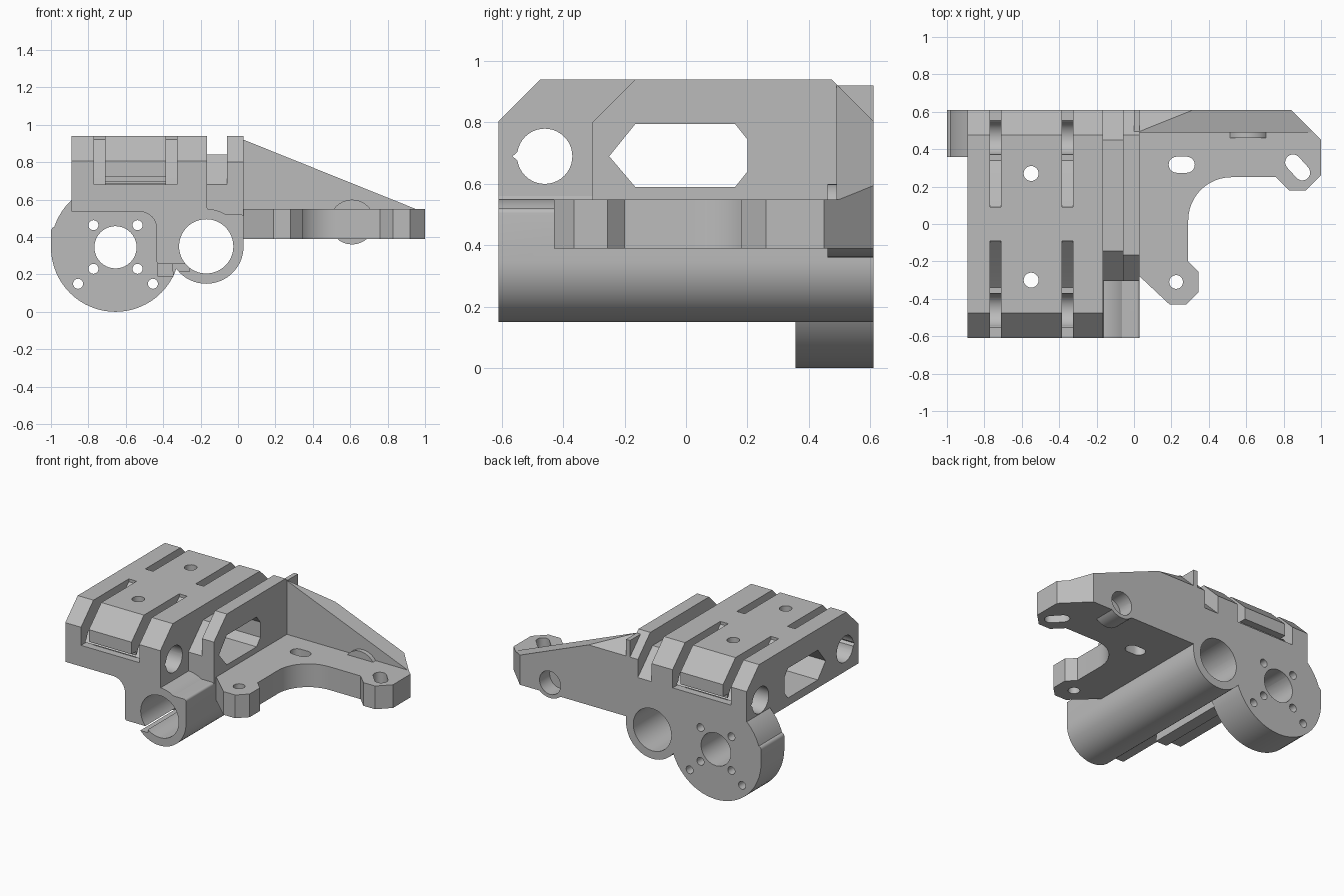
import bpy, bmesh, math
from mathutils import Vector

if "Cube" in bpy.data.objects:
    bpy.data.objects.remove(bpy.data.objects["Cube"], do_unlink=True)

grey = bpy.data.materials.new("plain grey")
grey.use_nodes = True
colour = (0.5, 0.5, 0.5, 1)
grey.diffuse_color = colour
grey.node_tree.nodes["Principled BSDF"].inputs["Base Color"].default_value = colour


def outline(pts):
    """Turn (u, v[, fillet]) corners into a plain 2D outline."""
    out = []
    for i, p in enumerate(pts):
        c = Vector(p[:2])
        if len(p) < 3:
            out.append(c)
            continue
        a = (Vector(pts[i - 1][:2]) - c).normalized()
        b = (Vector(pts[(i + 1) % len(pts)][:2]) - c).normalized()
        half = a.angle(b) / 2
        centre = c + (a + b).normalized() * p[2] / math.sin(half)
        start = c + a * p[2] / math.tan(half) - centre
        end = c + b * p[2] / math.tan(half) - centre
        n = 12 if p[2] > 0.05 else 5
        total = start.angle(end)
        for k in range(n + 1):
            t = k / n
            out.append(centre + (start * math.sin((1 - t) * total)
                                 + end * math.sin(t * total)) / math.sin(total))
    return out


def prism(name, axis, pts, lo, hi):
    """Extrude a 2D outline along one axis."""
    place = {"x": lambda p, d: (d, p[0], p[1]),
             "y": lambda p, d: (p[0], d, p[1]),
             "z": lambda p, d: (p[0], p[1], d)}[axis]
    bm = bmesh.new()
    face = bm.faces.new([bm.verts.new(place(p, lo)) for p in outline(pts)])
    top = bmesh.ops.extrude_face_region(bm, geom=[face])["geom"]
    shift = Vector(place((0, 0), hi - lo))
    bmesh.ops.translate(bm, vec=shift, verts=[v for v in top if isinstance(v, bmesh.types.BMVert)])
    bmesh.ops.recalc_face_normals(bm, faces=bm.faces)
    mesh = bpy.data.meshes.new(name)
    bm.to_mesh(mesh)
    bm.free()
    mesh.materials.append(grey)
    ob = bpy.data.objects.new(name, mesh)
    bpy.context.scene.collection.objects.link(ob)
    return ob


def rod(name, axis, u, v, r, lo, hi, n=32):
    ring = [(u + r * math.cos(math.tau * i / n), v + r * math.sin(math.tau * i / n)) for i in range(n)]
    return prism(name, axis, ring, lo, hi)


def rect(u0, v0, u1, v1):
    return [(u0, v0), (u1, v0), (u1, v1), (u0, v1)]


def slot(u0, v0, u1, v1, r, n=10):
    """Outline of a round-ended slot between two points."""
    ang = math.atan2(v1 - v0, u1 - u0)
    return [(u + r * math.cos(a + math.pi * k / n), v + r * math.sin(a + math.pi * k / n))
            for u, v, a in ((u1, v1, ang - math.pi / 2), (u0, v0, ang + math.pi / 2))
            for k in range(n + 1)]


def combine(base, others, operation):
    for o in others:
        m = base.modifiers.new(operation, "BOOLEAN")
        m.operation, m.solver, m.object = operation, "EXACT", o
        bpy.context.view_layer.objects.active = base
        bpy.ops.object.modifier_apply(modifier=m.name)
        bpy.data.objects.remove(o, do_unlink=True)


Y = 0.61   # half depth

# Carriage block, channel floor and side wall
body = prism("carriage_bracket", "x", [(-Y, .56), (Y, .56), (Y, .805), (.475, .94),
                                       (-.475, .94), (-Y, .805)], -.89, -.165)
solids = [
    prism("channel_floor", "x", [(-.305, .45), (Y, .45), (Y, .68), (.45, .84),
                                 (-.145, .84), (-.305, .68)], -.2, .0),
    prism("side_wall", "x", [(-.305, .42), (Y, .42), (Y, .805), (.475, .94),
                             (-.165, .94), (-.305, .8)], -.06, .03),
    # Lower body with tube holder
    prism("lower_body", "y", [(-.89, .6), (-.89, .535), (-.435, .535, .09), (-.435, .255, .015),
                              (-.2, .255), (-.17, .35), (.03, .35), (.03, .52, .015),
                              (-.165, .52, .04), (-.165, .6)], -Y, Y),
    rod("tube", "y", -.17, .35, .2, -Y, Y, 64),
    prism("clamp_ear", "y", rect(-.43, .19, -.345, .3), -.2, .36),
    # Motor mount
    rod("motor_disc", "y", -.655, .345, .345, .357, Y, 64),
    prism("motor_tab", "y", [(-1, .345), (-.4, .345), (-.4, .57), (-.89, .57),
                             (-.89, .455, .03), (-1, .455, .025)], .357, Y),
    # Arm plate with rear rib
    prism("arm_plate", "z", [(.0, -.25), (.03, -.28), (.19, -.43), (.28, -.43), (.345, -.365),
                             (.345, -.255), (.29, -.2), (.29, .25, .23), (.76, .25), (.83, .18),
                             (.92, .18), (1, .26), (1, .45), (.84, Y), (.0, Y)], .39, .55),
    prism("arm_rib", "y", [(.0, .5), (.95, .5), (.95, .55), (.03, .92), (.0, .92)], .49, Y),
    rod("rib_boss", "y", .61, .48, .12, .46, Y),
]
combine(body, solids, "UNION")

cuts = [
    rod("tube_bore", "y", -.17, .35, .145, -1, 1, 64),
    prism("clamp_slit", "y", rect(-.348, .215, -.26, .255), -1, .357),
    rod("motor_bore", "y", -.655, .345, .113, 0, 1, 40),
    prism("window", "x", [(-.25, .69), (-.165, .795), (.16, .795), (.2, .745), (.2, .64),
                          (.16, .59), (-.165, .59)], -1, 1),
    # Rear corner trims on the rib
    prism("rib_back_trim", "x", [(.475, .94), (Y, .805), (.7, .715), (.7, 1)], .03, 1),
    prism("rib_end_trim", "z", [(1, .45), (.84, Y), (.75, .7), (1.1, .7), (1.1, .35)], .3, 1),
    rod("rib_socket", "y", .61, .465, .08, .5, 1),
    # Arm holes
    rod("arm_hole", "z", .225, -.31, .037, 0, 1, 20),
    prism("arm_slot", "z", slot(.228, .317, .282, .317, .043), 0, 1),
    prism("arm_end_slot", "z", slot(.85, .33, .9, .275, .042), 0, 1),
]
# Motor screw holes
for dx, dz in [(-.118, .118), (.118, .118), (-.118, -.115), (.118, -.115), (-.2, -.195), (.2, -.195)]:
    cuts.append(rod("screw_hole", "y", -.655 + dx, .345 + dz, .027, 0, 1, 20))
# Rod bores, tie slots and top holes at both ends
for s in (-1, 1):
    y = .46 * s
    cuts.append(rod("rod_bore", "x", y, .69, .09, -1, -.14, 40))
    cuts.append(prism("rod_notch", "x", [(y + .07 * s, .72), (y + .105 * s, .69),
                                         (y + .07 * s, .66)], -1, -.14))
    for x in (-.74, -.355):
        cuts.append(prism("tie_slot", "x", [(.09 * s, 1), (.09 * s, .92), (.26 * s, .75), (.34 * s, .68),
                                            (.7 * s, .68), (.7 * s, 1)], x - .03, x + .03))
    cuts.append(prism("tie_groove", "x", rect(.56 * s, .68, .7 * s, .722), -.75, -.345))
    cuts.append(rod("top_hole", "z", -.55, .285 * s - .015, .04, .5, 1, 24))
combine(body, cuts, "DIFFERENCE")

# Crisp edges with smooth bores
bpy.ops.object.select_all(action="DESELECT")
body.select_set(True)
bpy.context.view_layer.objects.active = body
bpy.ops.object.shade_smooth_by_angle(angle=math.radians(25))
